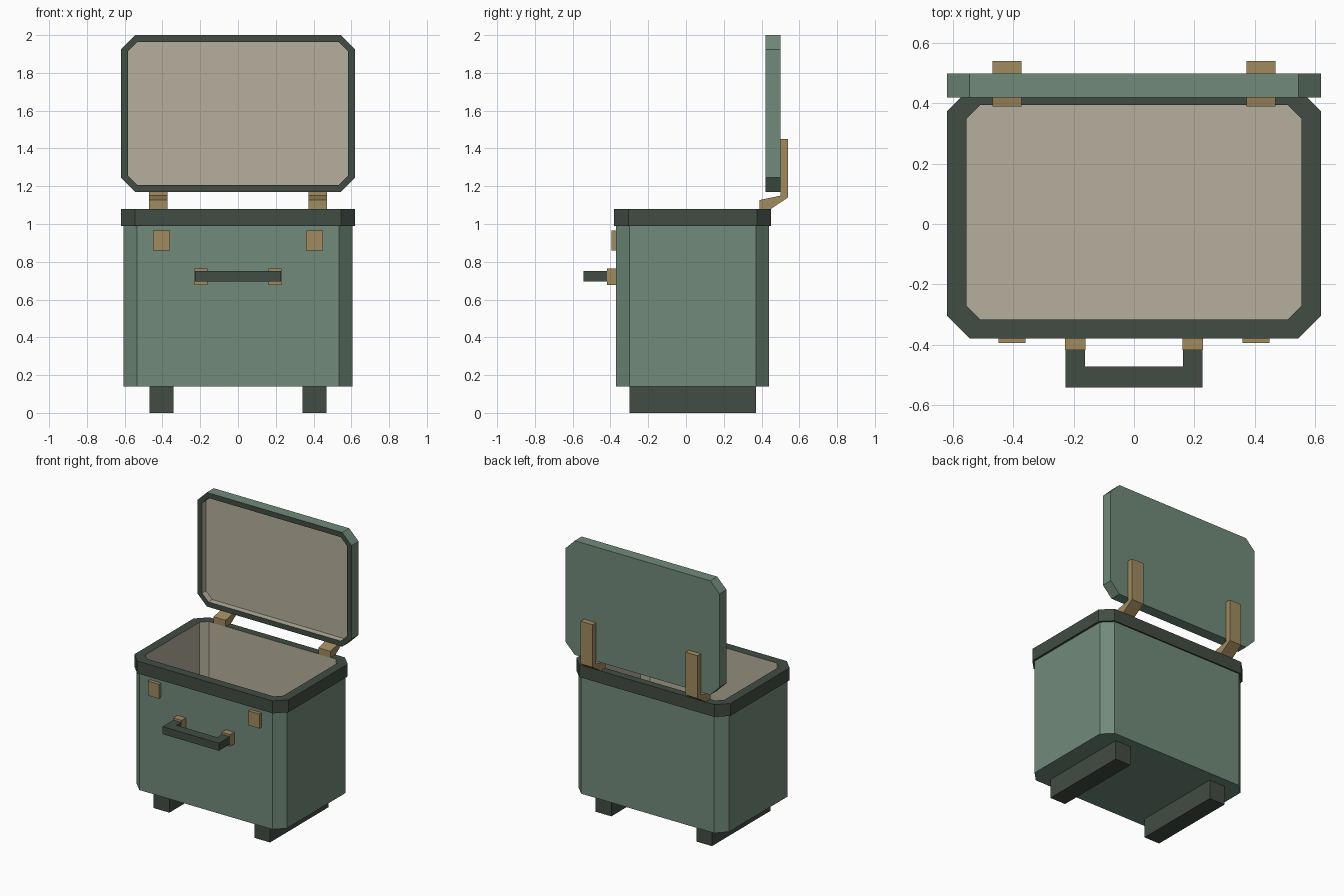
import bpy, bmesh

if "Cube" in bpy.data.objects:
    bpy.data.objects.remove(bpy.data.objects["Cube"])


def material(name, r, g, b):
    m = bpy.data.materials.new(name)
    m.diffuse_color = (r, g, b, 1)
    m.use_nodes = True
    m.node_tree.nodes["Principled BSDF"].inputs["Base Color"].default_value = m.diffuse_color
    return m


GREEN = material("green_paint", 0.165, 0.254, 0.195)
DARK = material("dark_trim", 0.054, 0.074, 0.056)
LINING = material("beige_lining", 0.462, 0.429, 0.332)
BRASS = material("brass", 0.356, 0.258, 0.117)


def finish(name, bm, mats):
    bmesh.ops.recalc_face_normals(bm, faces=bm.faces)
    me = bpy.data.meshes.new(name)
    bm.to_mesh(me)
    bm.free()
    for m in mats:
        me.materials.append(m)
    ob = bpy.data.objects.new(name, me)
    bpy.context.collection.objects.link(ob)
    return ob


def octagon(half_w, lo, hi, c):
    """Rectangle with chamfered corners."""
    w = half_w
    return [(-w + c, lo), (w - c, lo), (w, lo + c), (w, hi - c),
            (w - c, hi), (-w + c, hi), (-w, hi - c), (-w, lo + c)]


def loft(name, rings, bands, place, mats, caps=None):
    """Skin (outline, depth) rings; cap the ends, or join last to first."""
    bm = bmesh.new()
    loops = [[bm.verts.new(place(u, v, d)) for u, v in outline] for outline, d in rings]
    for k, mi in enumerate(bands):
        a, b = loops[k], loops[(k + 1) % len(loops)]
        n = len(a)
        for i in range(n):
            j = (i + 1) % n
            bm.faces.new((a[i], a[j], b[j], b[i])).material_index = mi
    if caps:
        bm.faces.new(loops[0]).material_index = caps[0]
        bm.faces.new(loops[-1]).material_index = caps[1]
    return finish(name, bm, mats)


def upright(u, v, d):
    return (u, v, d)


def facing_front(u, v, d):
    return (u, d, v)


def along_x(u, v, d):
    return (d, u, v)


def box(name, x, y, z, mat):
    outline = [(x[0], y[0]), (x[1], y[0]), (x[1], y[1]), (x[0], y[1])]
    return loft(name, [(outline, z[0]), (outline, z[1])], [0], upright, [mat], (0, 0))


# Tub with lined cavity
body = octagon(0.605, -0.37, 0.44, 0.07)
inner = octagon(0.555, -0.317, 0.395, 0.045)
loft("tub", [(body, 0.14), (body, 0.99), (inner, 0.99), (inner, 0.19)],
     [0, 0, 1], upright, [GREEN, LINING], (0, 1))

# Rim around the opening
rim = octagon(0.62, -0.38, 0.45, 0.075)
loft("rim", [(rim, 0.99), (rim, 1.08), (inner, 1.08), (inner, 0.99)],
     [0, 0, 1, 0], upright, [DARK, LINING])

# Open lid, standing upright with a recessed lining
lid = octagon(0.62, 1.17, 2.0, 0.075)
lid_in = octagon(0.583, 1.207, 1.963, 0.05)
loft("lid", [(lid, 0.50), (lid, 0.42), (lid_in, 0.42), (lid_in, 0.465)],
     [0, 1, 2], facing_front, [GREEN, DARK, LINING], (0, 2))

# Carry handle
grip = [(-0.227, -0.415), (-0.227, -0.543), (0.227, -0.543), (0.227, -0.415),
        (0.163, -0.415), (0.163, -0.473), (-0.163, -0.473), (-0.163, -0.415)]
loft("handle", [(grip, 0.695), (grip, 0.75)], [0], upright, [DARK], (0, 0))

# Paired parts on each side
hinge = [(0.39, 1.08), (0.45, 1.08), (0.54, 1.14), (0.54, 1.45),
         (0.50, 1.45), (0.50, 1.15), (0.39, 1.127)]
for side, s in (("left", -1), ("right", 1)):
    def span(a, b):
        return sorted((s * a, s * b))
    x0, x1 = span(0.373, 0.47)
    loft("hinge_" + side, [(hinge, x0), (hinge, x1)], [0], along_x, [BRASS], (0, 0))
    box("foot_" + side, span(0.342, 0.468), (-0.30, 0.37), (0, 0.14), DARK)
    box("latch_" + side, span(0.36, 0.449), (-0.395, -0.37), (0.86, 0.965), BRASS)
    box("handle_mount_" + side, span(0.161, 0.229), (-0.418, -0.37), (0.678, 0.765), BRASS)
